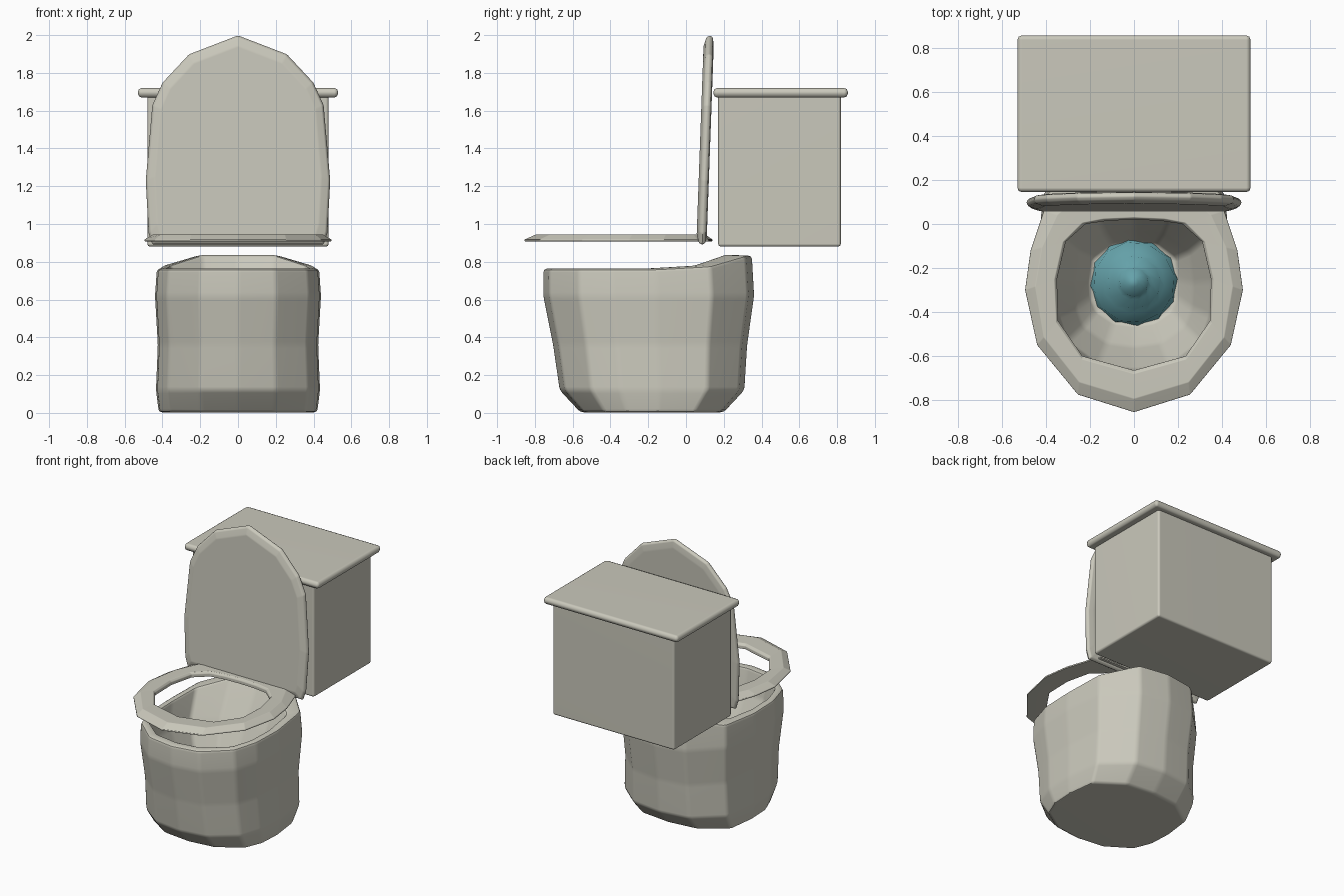
import bpy
import bmesh
import math
from mathutils import Vector

cube = bpy.data.objects.get("Cube")
if cube:
    bpy.data.objects.remove(cube)


def material(name, rgb):
    m = bpy.data.materials.new(name)
    m.use_nodes = True
    m.diffuse_color = (*rgb, 1)
    m.node_tree.nodes["Principled BSDF"].inputs["Base Color"].default_value = (*rgb, 1)
    return m


CERAMIC = material("warm_grey_ceramic", (0.59, 0.58, 0.50))
TEAL = material("teal_water", (0.13, 0.36, 0.40))


def finish(name, bm, mat, bevel=0.0, angle=30):
    bmesh.ops.recalc_face_normals(bm, faces=bm.faces)
    if bevel:
        bmesh.ops.bevel(bm, geom=bm.edges[:] + bm.verts[:], offset=bevel, segments=2,
                        profile=0.5, affect='EDGES', clamp_overlap=True)
    mesh = bpy.data.meshes.new(name)
    bm.to_mesh(mesh)
    bm.free()
    mesh.materials.append(mat)
    ob = bpy.data.objects.new(name, mesh)
    bpy.context.collection.objects.link(ob)
    bpy.ops.object.select_all(action='DESELECT')
    ob.select_set(True)
    bpy.context.view_layer.objects.active = ob
    bpy.ops.object.shade_smooth_by_angle(angle=math.radians(angle))
    weighted = ob.modifiers.new("flat_faces", 'WEIGHTED_NORMAL')
    weighted.keep_sharp = True
    return ob


def loft(name, rings, mat, bevel=0.0, loop=False, angle=30):
    """Skin a list of equal rings; close into a loop or cap both ends."""
    bm = bmesh.new()
    rows = [[bm.verts.new(p) for p in ring] for ring in rings]
    pairs = list(zip(rows, rows[1:]))
    if loop:
        pairs.append((rows[-1], rows[0]))
    else:
        bm.faces.new(rows[0])
        bm.faces.new(rows[-1])
    n = len(rows[0])
    for a, b in pairs:
        for i in range(n):
            j = (i + 1) % n
            bm.faces.new((a[i], a[j], b[j], b[i]))
    return finish(name, bm, mat, bevel, angle)


def mirrored(half):
    """Full outline from a half that starts and ends on the centre line."""
    return half + [(-x, y) for x, y in reversed(half[1:-1])]


def box(name, low, high, bevel):
    bm = bmesh.new()
    bmesh.ops.create_cube(bm, size=1)
    low, high = Vector(low), Vector(high)
    for v in bm.verts:
        v.co = (low + high) / 2 + v.co * (high - low)
    return finish(name, bm, CERAMIC, bevel, 50)


# Bowl: outer wall up, over the rim, then down the cavity
plan = mirrored([(0, 0), (.46, .03), (.86, .17), (.98, .33), (1, .54),
                 (.94, .80), (.5, .97), (0, 1)])


def bowl_ring(front, back, half_width, z, lift=0.0):
    ring = []
    for x, t in plan:
        y = front + (back - front) * t
        rise = lift * min(1, max(0, (t - .76) / .18))
        ring.append((x * half_width, y, z + rise))
    return ring


loft("bowl", [
    bowl_ring(-.56, .20, .42, .003),
    bowl_ring(-.67, .31, .435, .12),
    bowl_ring(-.705, .325, .425, .36),
    bowl_ring(-.757, .362, .44, .62),
    bowl_ring(-.757, .35, .43, .762, .07),
    bowl_ring(-.69, .22, .38, .767, .07),
    bowl_ring(-.66, .08, .35, .60),
    bowl_ring(-.56, -.02, .27, .40),
    bowl_ring(-.46, -.08, .20, .27),
], CERAMIC, .018)

# Stepped swirl of water in the bowl
steps = [(.21, .25), (.185, .31), (.14, .335), (.12, .37), (.08, .385),
         (.065, .42), (.035, .43), (.02, .46)]
swirl = []
for k, (r, z) in enumerate(steps):
    swirl.append([(r * math.cos(a + k * .2), -.265 + r * math.sin(a + k * .2), z)
                  for a in (math.tau * i / 12 for i in range(12))])
loft("water_swirl", swirl, TEAL, angle=75)

# Seat ring
outer = mirrored([(0, -.855), (.255, -.775), (.44, -.55), (.495, -.3),
                  (.47, -.12), (.41, .06), (.38, .12), (0, .14)])
hole = mirrored([(0, -.665), (.235, -.6), (.345, -.44), (.35, -.25),
                 (.31, -.08), (.22, 0), (.12, .015), (0, .02)])


def blend(t, z):
    return [(a + (c - a) * t, b + (d - b) * t, z)
            for (a, b), (c, d) in zip(outer, hole)]


loft("seat", [blend(0, .908), blend(0, .918), blend(.32, .945),
              blend(.92, .943), blend(1, .93), blend(1, .908)],
     CERAMIC, .003, loop=True)

# Raised lid, leaning back slightly
lid_outline = mirrored([(0, .89), (.455, .89), (.475, .95), (.49, 1.23),
                        (.455, 1.63), (.40, 1.75), (.26, 1.90), (0, 2.0)])


def lid_ring(scale, depth):
    ring = []
    for x, z in lid_outline:
        z = 1.42 + (z - 1.42) * scale
        ring.append((x * scale, .083 + .04 * (z - .9) / 1.1 + depth, z))
    return ring


loft("lid", [lid_ring(.90, -.028), lid_ring(.98, -.015), lid_ring(1, .003),
             lid_ring(.98, .02), lid_ring(.90, .026)], CERAMIC, .006)

# Tank and its cover
box("tank", (-.48, .17, .88), (.48, .82, 1.69), .015)
box("tank_cover", (-.53, .145, 1.67), (.53, .857, 1.72), .02)
